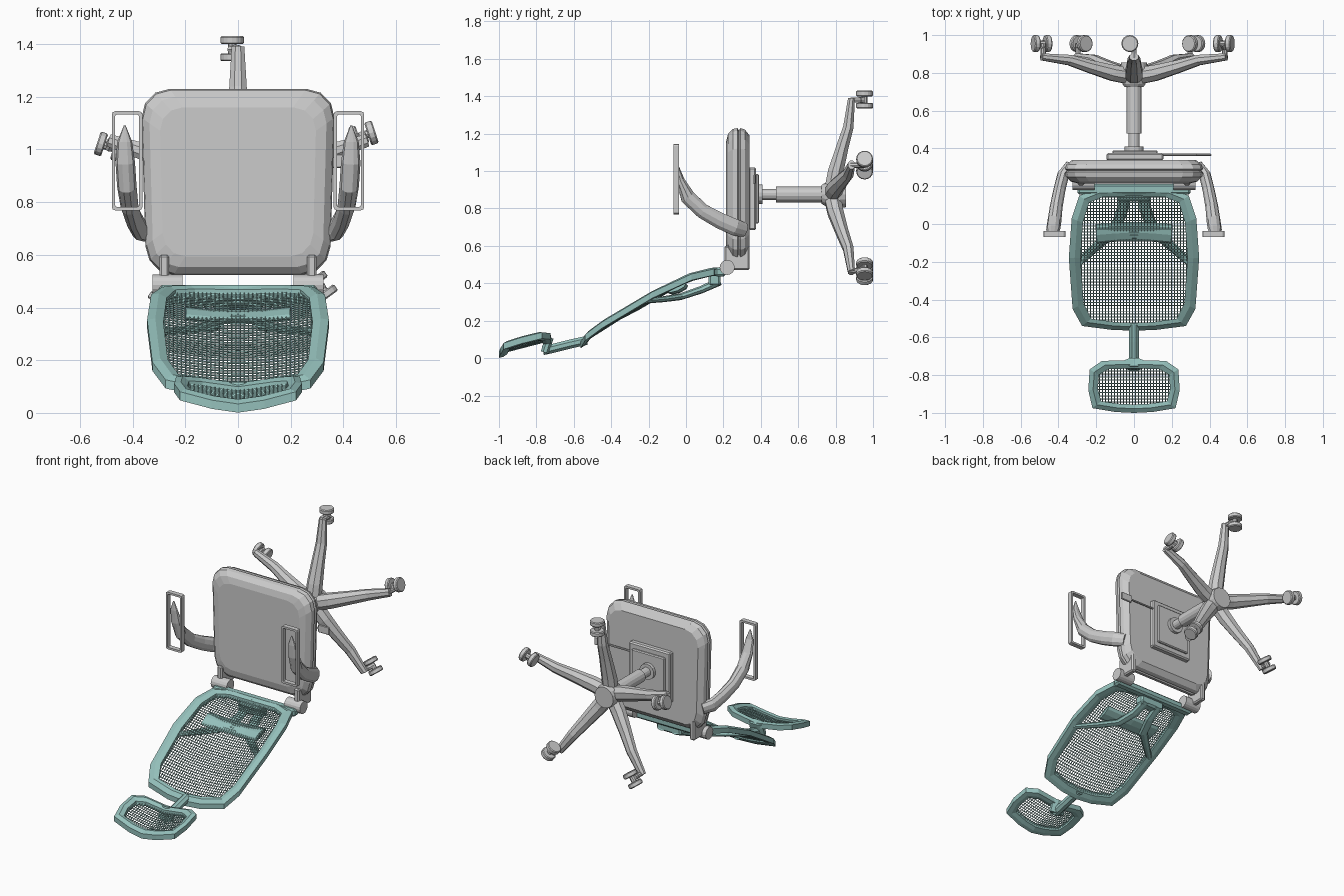
import bpy, bmesh, math
from mathutils import Vector as V

if "Cube" in bpy.data.objects:
    bpy.data.objects.remove(bpy.data.objects["Cube"])

teal = bpy.data.materials.new("teal")
teal.diffuse_color = (0.30, 0.53, 0.50, 1)
teal.use_nodes = True
teal.node_tree.nodes["Principled BSDF"].inputs["Base Color"].default_value = teal.diffuse_color


def add(name, bm, mat=None):
    bmesh.ops.recalc_face_normals(bm, faces=bm.faces)
    me = bpy.data.meshes.new(name)
    bm.to_mesh(me)
    bm.free()
    ob = bpy.data.objects.new(name, me)
    bpy.context.collection.objects.link(ob)
    if mat:
        me.materials.append(mat)
    return ob


def loft(name, loops, mat=None, closed=False):
    """Skin a list of equal point loops; cap the ends, or join last to first."""
    bm = bmesh.new()
    rings = [[bm.verts.new(p) for p in lp] for lp in loops]
    n = len(rings[0])
    pairs = list(zip(rings, rings[1:])) + ([(rings[-1], rings[0])] if closed else [])
    for a, b in pairs:
        for i in range(n):
            j = (i + 1) % n
            bm.faces.new((a[i], a[j], b[j], b[i]))
    if not closed:
        bm.faces.new(rings[0])
        bm.faces.new(rings[-1])
    return add(name, bm, mat)


def sweep(name, pts, sizes, side=(1, 0, 0), n=12, mat=None, turn=0.0):
    """Elliptic section (half width along side, half depth) along a path."""
    pts = [V(p) for p in pts]
    loops = []
    for i, p in enumerate(pts):
        t = (pts[min(i + 1, len(pts) - 1)] - pts[max(i - 1, 0)]).normalized()
        s = V(side)
        s = (s - t * s.dot(t)).normalized()
        d = t.cross(s)
        w, h = sizes[i] if isinstance(sizes, list) else sizes
        loops.append([p + s * w * math.cos(a) + d * h * math.sin(a)
                      for a in (turn + 2 * math.pi * k / n for k in range(n))])
    return loft(name, loops, mat)


def rod(name, a, b, r, n=14, mat=None):
    d = V(b) - V(a)
    return sweep(name, [a, b], (r, r), (0, 0, 1) if abs(d.z) < 0.5 * d.length else (0, 1, 0), n, mat)


def box(name, lo, hi, mat=None, bevel=0.0):
    bm = bmesh.new()
    bmesh.ops.create_cube(bm, size=1)
    for v in bm.verts:
        v.co = [(l + h) / 2 + c * (h - l) for l, h, c in zip(lo, hi, v.co)]
    if bevel:
        bmesh.ops.bevel(bm, geom=bm.edges[:], offset=bevel, segments=1, affect='EDGES')
    return add(name, bm, mat)


def rrect(hx, hz, r, n=3):
    out = []
    for q, (sx, sz) in enumerate([(1, 1), (-1, 1), (-1, -1), (1, -1)]):
        for k in range(n + 1):
            a = math.pi / 2 * (q + k / n)
            out.append((sx * (hx - r) + r * math.cos(a), sz * (hz - r) + r * math.sin(a)))
    return out


def interp(table, y):
    for (y0, z0), (y1, z1) in zip(table, table[1:]):
        if y <= y1 or (y1, z1) == table[-1]:
            return z0 + (z1 - z0) * (y - y0) / (y1 - y0)


# Seat cushion, slightly narrower toward the back hinge
layers = [(0.215, 0.07), (0.225, 0.03), (0.25, 0.005), (0.275, 0.0), (0.283, 0.012),
          (0.291, 0.0), (0.315, 0.008), (0.34, 0.04)]
loft("seat", [[(x * (0.97 + 0.08 * z), y, 0.877 + z)
               for x, z in rrect(0.37 - d, 0.353 - d, 0.11 - d * 0.3)] for y, d in layers])

# Tilt mechanism, lever and gas lift
CZ = 0.865
box("mechanism", (-0.145, 0.335, 0.685), (0.155, 0.375, 1.02), bevel=0.008)
box("mechanism_plate", (-0.115, 0.37, 0.72), (0.125, 0.39, 0.985), bevel=0.006)
rod("lever", (0.14, 0.366, 0.955), (0.34, 0.366, 0.955), 0.006, 8)
box("lever_paddle", (0.33, 0.36, 0.93), (0.41, 0.372, 0.982), bevel=0.004)
rod("lift_collar", (0, 0.385, 0.875), (0, 0.41, 0.875), 0.052)
rod("lift_piston", (0, 0.39, 0.875), (0, 0.5, 0.875), 0.03)
rod("lift_column", (0, 0.48, 0.875), (0, 0.75, 0.875), 0.042)
sweep("base_hub", [(0, 0.725, 0.875), (0, 0.74, 0.875), (0, 0.82, 0.875), (0, 0.855, 0.875)],
      [(0.05, 0.05), (0.06, 0.06), (0.075, 0.075), (0.068, 0.068)], n=16)

# Five-spoke base with twin-wheel casters
for i in range(5):
    a = math.radians(90 + 72 * i)
    rad, tan = V((math.cos(a), 0, math.sin(a))), V((-math.sin(a), 0, math.cos(a)))

    def P(r, y, t=0.0):
        return V((0, y, 0.875)) + rad * r + tan * t
    sweep(f"base_leg_{i}", [P(0.03, 0.785), P(0.12, 0.80), P(0.25, 0.835), P(0.36, 0.868), P(0.515, 0.885)],
          [(0.05, 0.048), (0.05, 0.045), (0.042, 0.036), (0.036, 0.03), (0.026, 0.02)], tan, 8, turn=math.pi / 8)
    rod(f"caster_post_{i}", P(0.505, 0.88), P(0.505, 0.955), 0.014, 8)
    box_t = -0.005
    sweep(f"caster_fork_{i}", [P(0.505, 0.925, box_t), P(0.505, 0.955, 0.03)], (0.016, 0.016), rad, 8)
    sweep(f"caster_axle_{i}", [P(0.47, 0.955, 0.022), P(0.54, 0.955, 0.022)], (0.016, 0.016), tan, 8)
    for k, r0 in enumerate((0.46, 0.525)):
        sweep(f"caster_wheel_{i}_{k}",
              [P(r0, 0.955, 0.022), P(r0 + 0.005, 0.955, 0.022), P(r0 + 0.025, 0.955, 0.022), P(r0 + 0.03, 0.955, 0.022)],
              [(0.04, 0.04), (0.045, 0.045), (0.045, 0.045), (0.04, 0.04)], tan, 16)

# Armrests and hinge brackets on both sides
for s, side in ((1, "right"), (-1, "left")):
    sweep(f"arm_{side}",
          [(s * x, y, z) for x, y, z in [(0.335, 0.31, 0.685), (0.375, 0.26, 0.70), (0.395, 0.18, 0.735),
                                         (0.412, 0.09, 0.785), (0.422, 0.01, 0.86), (0.428, -0.03, 0.95),
                                         (0.43, -0.05, 1.03), (0.43, -0.055, 1.09)]],
          [(0.03, 0.04), (0.032, 0.047), (0.032, 0.045), (0.034, 0.042), (0.037, 0.042), (0.037, 0.024),
           (0.028, 0.01), (0.004, 0.004)], n=10)
    outer, inner = rrect(0.058, 0.188, 0.012, 2), rrect(0.045, 0.175, 0.006, 2)
    loft(f"arm_pad_frame_{side}",
         [[(s * 0.421 + x, y, 0.957 + z) for x, z in o]
          for o, y in ((outer, -0.068), (outer, -0.037), (inner, -0.037), (inner, -0.068))], closed=True)
    box(f"hinge_bracket_{side}", (s * 0.28 - 0.018, 0.205, 0.47), (s * 0.28 + 0.018, 0.34, 0.6), bevel=0.008)
    rod(f"hinge_pivot_{side}", (s * 0.21, 0.22, 0.485), (s * 0.325, 0.22, 0.485), 0.04, 16)


def panel(name, half, centre, scale, height, thick, cell):
    """Curved ring frame with a woven net inside."""
    out = half + [(-x, y) for x, y in half[-2:0:-1]]
    cx, cy = 0, centre
    inn = [(x * scale[0], cy + (y - cy) * scale[1]) for x, y in out]
    mid = [((x + u) / 2, (y + v) / 2) for (x, y), (u, v) in zip(out, inn)]
    loft(name + "_frame", [[(x, y, height(x, y) + dz) for x, y in o] for o, dz in
                           ((out, -0.012), (mid, 0.0), (inn, -0.008), (inn, -thick * 0.8), (mid, -thick), (out, -thick))],
         teal, True)
    # woven net: square grid trimmed to the frame opening
    hx, hy = max(p[0] for p in inn) * 1.04, (max(p[1] for p in inn) - min(p[1] for p in inn)) / 2 * 1.04
    nx, ny = int(2 * hx / cell), int(2 * hy / cell)
    bm = bmesh.new()
    bmesh.ops.create_grid(bm, x_segments=nx, y_segments=ny, size=1)
    drop = [f for f in bm.faces if sum(abs(c) ** 5 for c in f.calc_center_median()) > 1.15]
    bmesh.ops.delete(bm, geom=drop, context='FACES')
    for v in bm.verts:
        x, y = v.co.x * hx, cy + v.co.y * hy
        v.co = (x, y, height(x, y) - thick * 0.5)
    net = add(name + "_net", bm, teal)
    m = net.modifiers.new("weave", 'WIREFRAME')
    m.thickness = 0.0075
    m.use_even_offset = False


# Backrest panel
curve = [(-0.56, 0.10), (-0.355, 0.23), (-0.25, 0.285), (-0.12, 0.362), (0.0, 0.425), (0.07, 0.453), (0.19, 0.488)]
back_z = lambda x, y: interp(curve, y) + 0.036 * (x / 0.33) ** 2 * min(1, max(0.2, 0.75 - 2 * y))
panel("backrest", [(0, 0.19), (0.2, 0.185), (0.29, 0.15), (0.33, 0.03), (0.345, -0.18), (0.325, -0.45),
                   (0.275, -0.54), (0.12, -0.56), (0, -0.565)], -0.19, (0.82, 0.89), back_z, 0.045, 0.0155)

# Headrest panel
head_z = lambda x, y: 0.046 + 0.26 * (y + 1) + 0.045 * abs(x / 0.24) ** 1.4
panel("headrest", [(0, -0.72), (0.17, -0.725), (0.235, -0.77), (0.242, -0.88), (0.22, -0.975),
                   (0.1, -0.995), (0, -1.0)], -0.86, (0.79, 0.68), head_z, 0.045, 0.0155)

# Headrest stem
sweep("headrest_stem", [(0, -0.53, 0.095), (0, -0.62, 0.075), (0, -0.72, 0.05), (0, -0.765, 0.04)],
      (0.03, 0.026), n=8, mat=teal, turn=math.pi / 8)
sweep("headrest_joint", [(0, -0.755, 0.03), (0, -0.73, 0.11)], (0.055, 0.024), n=8, mat=teal, turn=math.pi / 8)

# Rear support: crossbar, lumbar pad and forked struts
box("back_crossbar", (-0.3, 0.155, 0.435), (0.3, 0.212, 0.485), teal, 0.012)
sweep("lumbar_pad", [(x, -0.04 - 0.3 * x * x, 0.365 + 0.3 * x * x) for x in (-0.2, -0.1, 0, 0.1, 0.2)],
      (0.055, 0.018), (0, 1, 0.4), 8, teal)
box("strut_root", (-0.09, 0.12, 0.385), (0.09, 0.185, 0.45), teal, 0.012)
for s, side in ((1, "right"), (-1, "left")):
    sweep(f"back_strut_{side}",
          [(s * 0.05, 0.18, 0.41), (s * 0.06, 0.08, 0.365), (s * 0.1, -0.03, 0.328),
           (s * 0.2, -0.12, 0.315), (s * 0.32, -0.23, 0.305)],
          [(0.032, 0.022), (0.032, 0.02), (0.03, 0.018), (0.024, 0.016), (0.018, 0.014)], (1, 0.3, 0), 8, teal)
